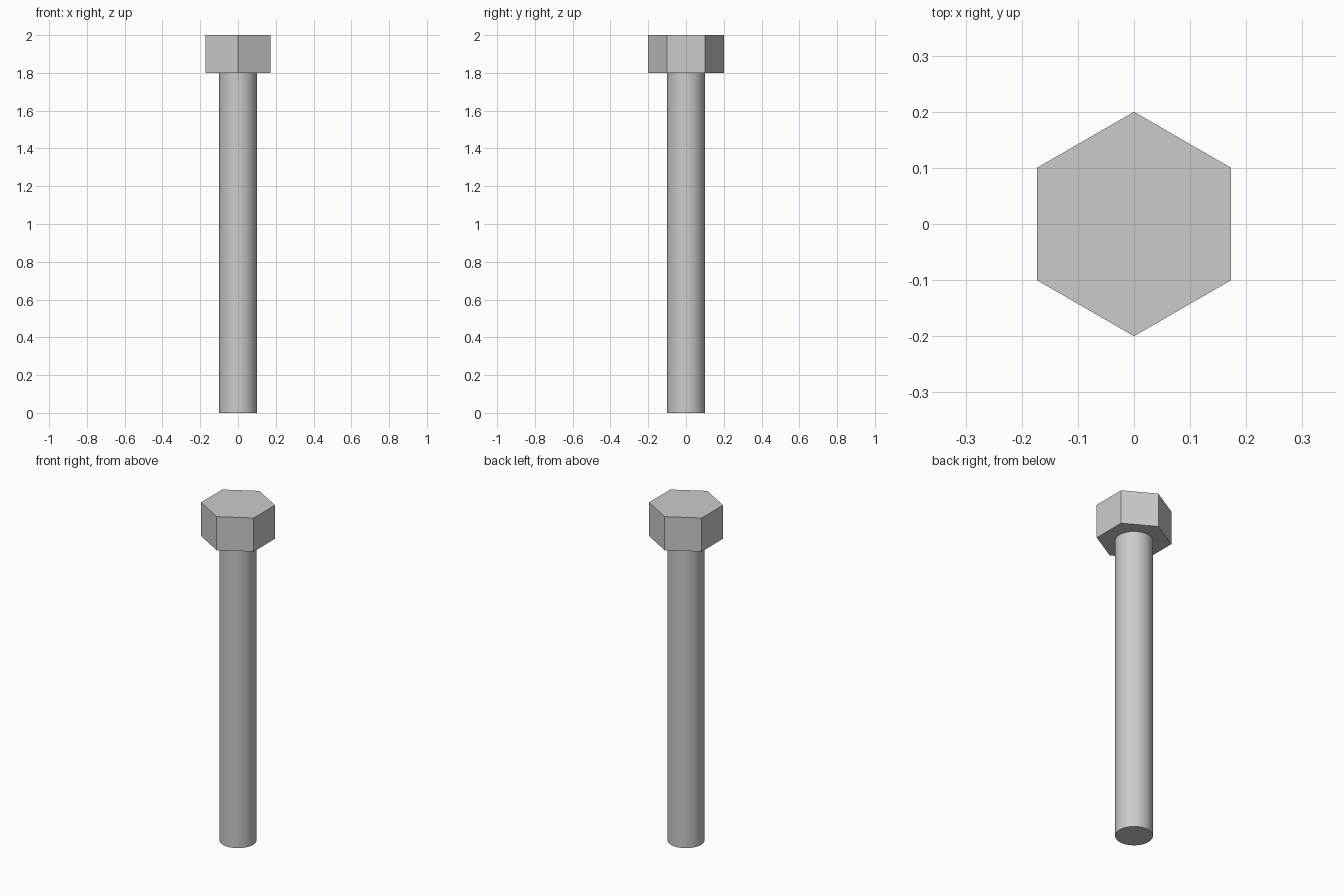
import bpy
import math

if "Cube" in bpy.data.objects:
    bpy.data.objects.remove(bpy.data.objects["Cube"])


def cylinder(name, sides, radius, z0, z1):
    bpy.ops.mesh.primitive_cylinder_add(
        vertices=sides, radius=radius, depth=z1 - z0, location=(0, 0, (z0 + z1) / 2))
    obj = bpy.context.object
    obj.name = name
    return obj


# Round smooth shaft
cylinder("bolt_shaft", 64, 0.1, 0.0, 1.8)
bpy.ops.object.shade_smooth_by_angle(angle=math.radians(30))

# Flat-faced hexagonal head, corners towards front and back
cylinder("hex_head", 6, 0.2, 1.8, 2.0)
